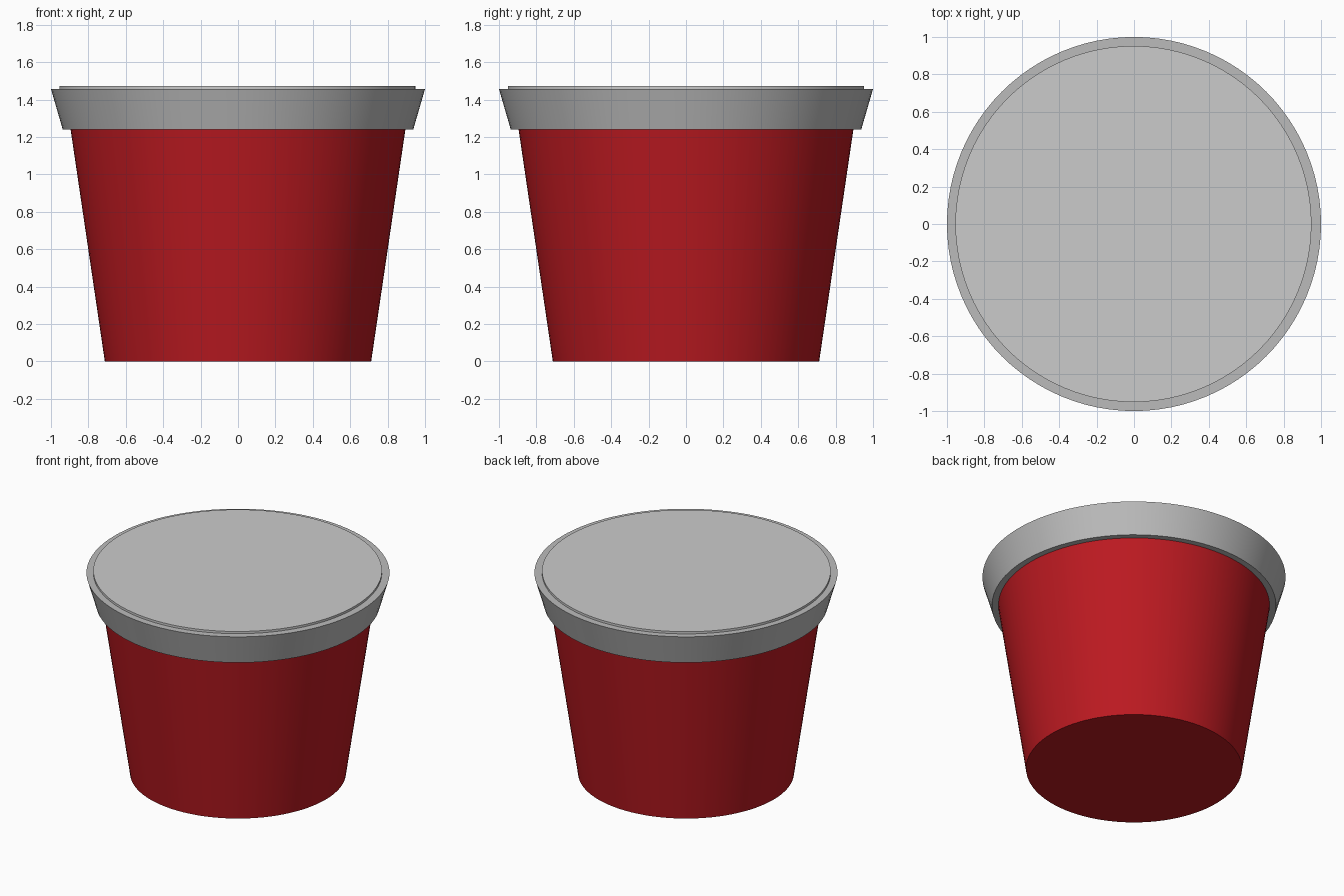
import bpy, bmesh, math

if "Cube" in bpy.data.objects:
    bpy.data.objects.remove(bpy.data.objects["Cube"])

SIDES = 96


def material(name, color):
    m = bpy.data.materials.new(name)
    m.diffuse_color = (*color, 1)
    m.use_nodes = True
    m.node_tree.nodes["Principled BSDF"].inputs["Base Color"].default_value = m.diffuse_color
    return m


def lathe(name, profile, closed=False, mat=None, x=0.0):
    """Spin an (r, z) profile around z; open profiles get flat end caps."""
    bm = bmesh.new()
    rings = []
    for r, z in profile:
        rings.append([bm.verts.new((r * math.cos(2 * math.pi * i / SIDES),
                                    r * math.sin(2 * math.pi * i / SIDES), z))
                      for i in range(SIDES)])
    pairs = list(zip(rings, rings[1:]))
    if closed:
        pairs.append((rings[-1], rings[0]))
    else:
        bm.faces.new(rings[0])
        bm.faces.new(rings[-1])
    for a, b in pairs:
        for i in range(SIDES):
            j = (i + 1) % SIDES
            bm.faces.new((a[i], a[j], b[j], b[i]))
    bmesh.ops.recalc_face_normals(bm, faces=bm.faces)
    mesh = bpy.data.meshes.new(name)
    bm.to_mesh(mesh)
    bm.free()
    obj = bpy.data.objects.new(name, mesh)
    bpy.context.collection.objects.link(obj)
    obj.location.x = x
    if mat:
        mesh.materials.append(mat)
    bpy.ops.object.select_all(action='DESELECT')
    obj.select_set(True)
    bpy.context.view_layer.objects.active = obj
    bpy.ops.object.shade_smooth_by_angle(angle=math.radians(30))
    return obj


red = material("red", (0.5, 0.01, 0.015))
grey = material("rim_grey", (0.5, 0.5, 0.5))

# Tapered cup, running up inside the rim
lathe("cup_body", [(0.712, 0), (0.895, 1.24), (0.926, 1.45)], mat=red)
# Flared rim band around the top of the cup
lathe("rim_band", [(0.895, 1.24), (0.937, 1.24), (1.0, 1.457), (0.927, 1.457)],
      closed=True, mat=grey)
# Thin flat lid resting on the rim
lathe("lid", [(0.952, 1.457), (0.952, 1.473)], x=-0.003)
